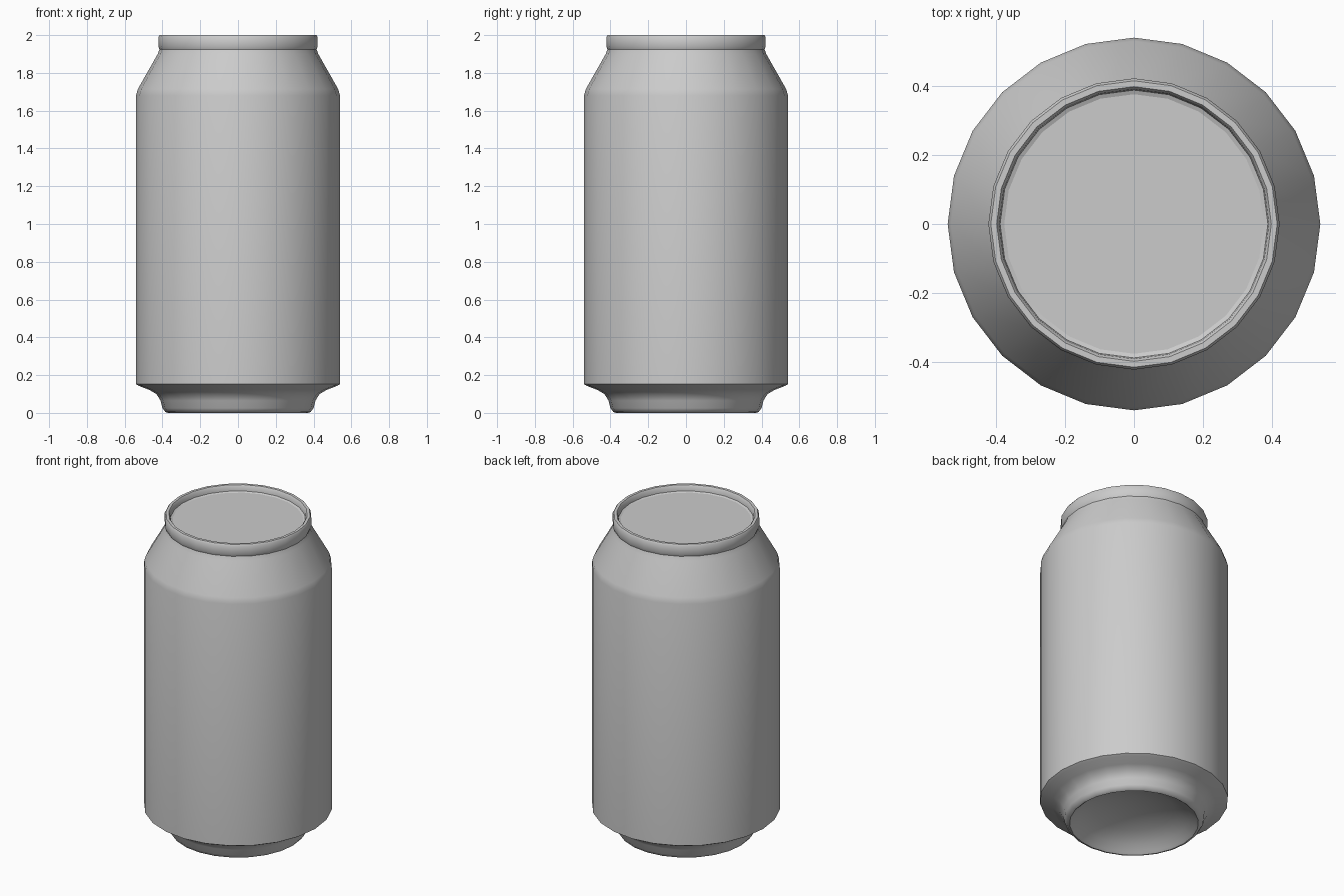
import bpy
import bmesh
from math import cos, sin, tau, radians

cube = bpy.data.objects.get("Cube")
if cube:
    bpy.data.objects.remove(cube)

SIDES = 24

metal = bpy.data.materials.new("grey_aluminium")
metal.use_nodes = True
grey = (0.6, 0.6, 0.6, 1)
metal.diffuse_color = grey
metal.node_tree.nodes["Principled BSDF"].inputs["Base Color"].default_value = grey


def lathe(name, profile, sharp_angle=40):
    """Spin (radius, height) points round z; a zero radius closes the end."""
    bm = bmesh.new()
    rings = []
    for r, z in profile:
        if r == 0:
            rings.append([bm.verts.new((0, 0, z))] * SIDES)
        else:
            rings.append([bm.verts.new((r * cos(tau * i / SIDES), r * sin(tau * i / SIDES), z))
                          for i in range(SIDES)])
    for low, high in zip(rings, rings[1:]):
        for i in range(SIDES):
            j = (i + 1) % SIDES
            corners = dict.fromkeys((low[i], low[j], high[j], high[i]))
            bm.faces.new(list(corners))
    mesh = bpy.data.meshes.new(name)
    bm.to_mesh(mesh)
    bm.free()
    mesh.materials.append(metal)
    obj = bpy.data.objects.new(name, mesh)
    bpy.context.collection.objects.link(obj)
    bpy.ops.object.select_all(action="DESELECT")
    obj.select_set(True)
    bpy.context.view_layer.objects.active = obj
    bpy.ops.object.shade_smooth_by_angle(angle=radians(sharp_angle))
    return obj


# Hollow dome under the can, out to the standing ring
lathe("base_dome", [(0, 0.12), (0.12, 0.11), (0.23, 0.085), (0.32, 0.045), (0.355, 0.012), (0.37, 0)])

# Foot, wall, sloping shoulder and neck
lathe("can_body", [(0.37, 0), (0.385, 0.005), (0.4, 0.025), (0.41, 0.065), (0.432, 0.1),
                   (0.47, 0.122), (0.525, 0.143), (0.54, 0.152), (0.54, 1.68), (0.53, 1.715),
                   (0.425, 1.9), (0.416, 1.925)])

# Rolled rim and sunken lid
lathe("rim", [(0.416, 1.925), (0.422, 1.94), (0.422, 1.99), (0.415, 2), (0.398, 2),
              (0.391, 1.99), (0.388, 1.965), (0.376, 1.96)])
lathe("lid", [(0.376, 1.96), (0, 1.96)])
